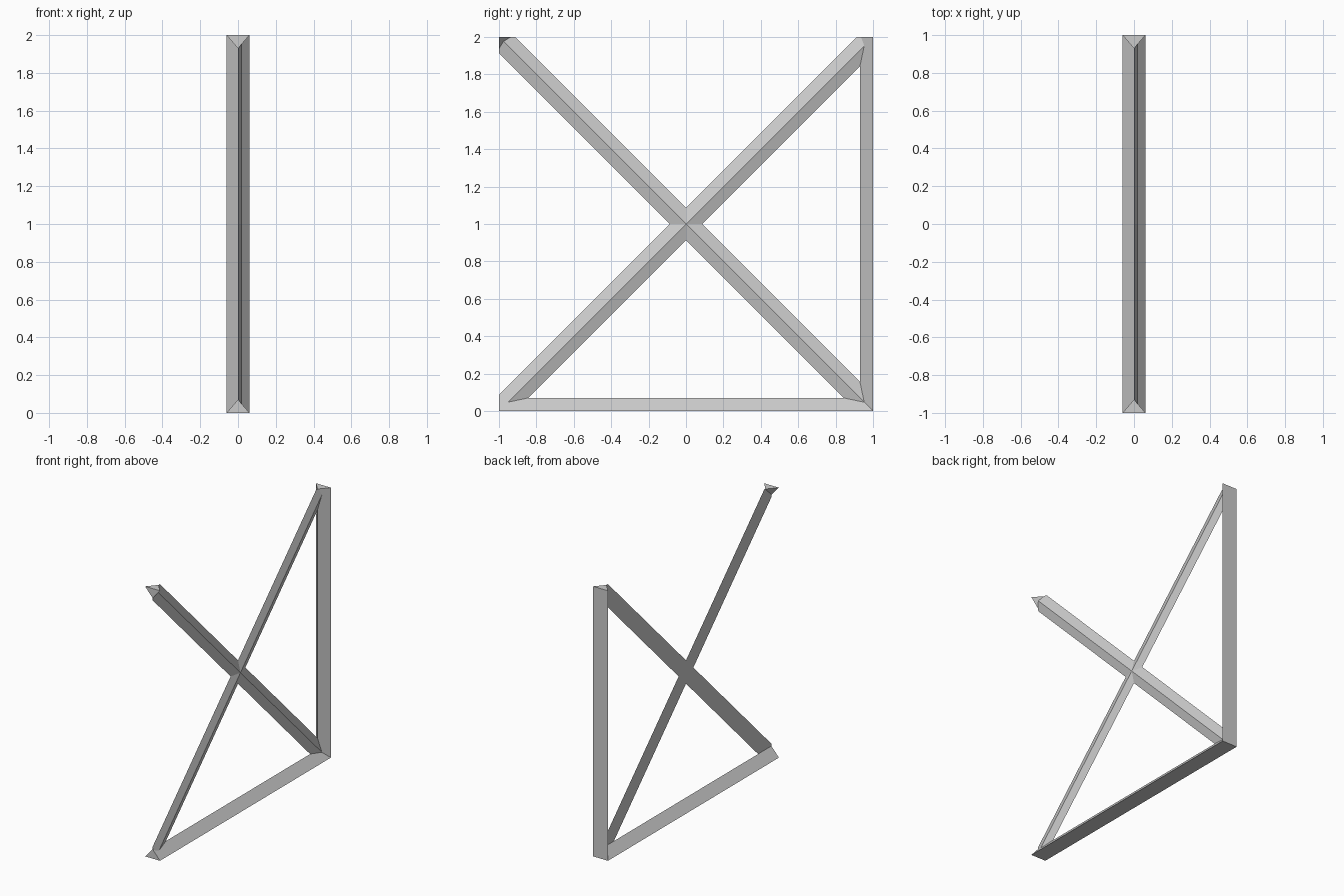
import bpy, bmesh
from mathutils import Vector

default = bpy.data.objects.get("Cube")
if default:
    bpy.data.objects.remove(default, do_unlink=True)

HALF = 0.061    # half width of every bar
DEPTH = 0.07    # ridge height of the frame bars
RIDGE = 0.02    # ridge height of the diagonal braces

grey = bpy.data.materials.new("light grey")
grey.use_nodes = True
colour = (0.6, 0.6, 0.6, 1)
grey.diffuse_color = colour
grey.node_tree.nodes["Principled BSDF"].inputs["Base Color"].default_value = colour


def finish(name, bm):
    bmesh.ops.recalc_face_normals(bm, faces=bm.faces)
    mesh = bpy.data.meshes.new(name)
    bm.to_mesh(mesh)
    bm.free()
    mesh.materials.append(grey)
    obj = bpy.data.objects.new(name, mesh)
    bpy.context.collection.objects.link(obj)
    return obj


def prism(start, end, side, up, height):
    """Triangular bar: flat base centred on start-end, ridge raised along up."""
    bm = bmesh.new()
    start, end, side, up = (Vector(v) for v in (start, end, side, up))
    profile = [side * -HALF, side * HALF, up * height]
    face = bm.faces.new([bm.verts.new(start + p) for p in profile])
    out = bmesh.ops.extrude_face_region(bm, geom=[face])
    moved = [v for v in out["geom"] if isinstance(v, bmesh.types.BMVert)]
    bmesh.ops.translate(bm, verts=moved, vec=end - start)
    return bm


def clip_to_square(bm):
    """Trim a brace flush with the square outline and cap the cuts."""
    for point, normal in (((0, 1, 0), (0, 1, 0)), ((0, -1, 0), (0, -1, 0)),
                          ((0, 0, 2), (0, 0, 1)), ((0, 0, 0), (0, 0, -1))):
        bmesh.ops.bisect_plane(bm, geom=bm.verts[:] + bm.edges[:] + bm.faces[:],
                               plane_co=point, plane_no=normal, clear_outer=True)
        bmesh.ops.holes_fill(bm, edges=[e for e in bm.edges if e.is_boundary])


# Frame bars, ridges facing inwards
finish("bottom_bar", prism((0, -1, 0), (0, 1, 0), (1, 0, 0), (0, 0, 1), DEPTH))
finish("back_post", prism((0, 1, 0), (0, 1, 2), (1, 0, 0), (0, -1, 0), DEPTH))

# Crossed braces, flat on one side and shallowly ridged on the other
for name, slope in (("rising_brace", 1), ("falling_brace", -1)):
    side = Vector((0, -slope, 1)).normalized()
    reach = 1.2
    bm = prism((0, -reach, 1 - slope * reach), (0, reach, 1 + slope * reach),
               side, (1, 0, 0), RIDGE)
    clip_to_square(bm)
    finish(name, bm)

# Pointed cap at the free upper corner
bm = bmesh.new()
for corner in ((-HALF, -1, 2), (HALF, -1, 2), (0, DEPTH - 1, 2), (0, -1, 2 - DEPTH)):
    bm.verts.new(corner)
bmesh.ops.convex_hull(bm, input=bm.verts[:])
finish("corner_cap", bm)
